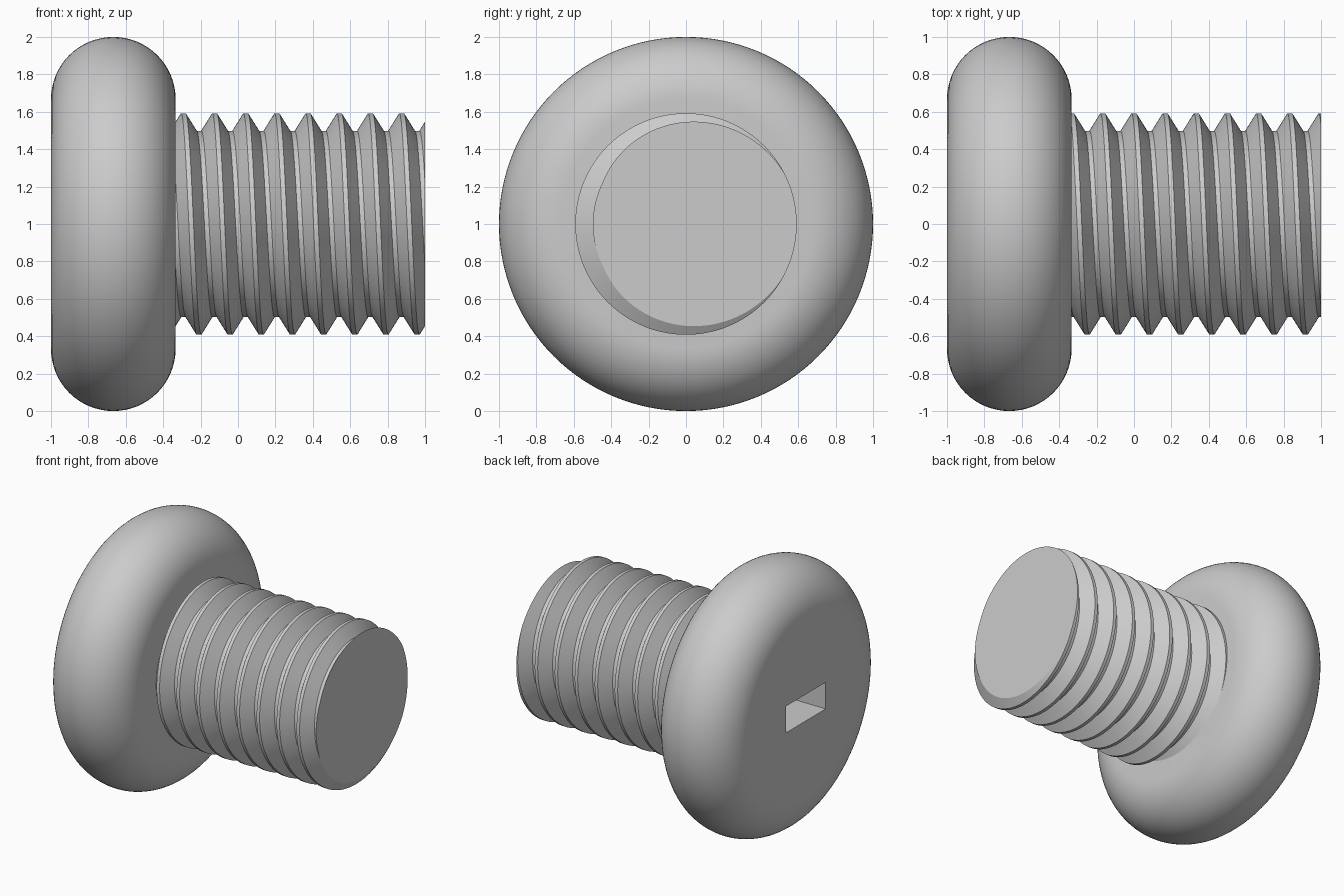
import bpy, bmesh
from math import pi, sin, cos, radians
from mathutils import Vector

cube = bpy.data.objects.get("Cube")
if cube:
    bpy.data.objects.remove(cube, do_unlink=True)

AXIS_Z = 1.0        # height of the bolt's axis
STEPS = 128         # divisions around the axis

steel = bpy.data.materials.new("grey_steel")
steel.use_nodes = True
grey = (0.6, 0.6, 0.6, 1)
steel.diffuse_color = grey
steel.node_tree.nodes["Principled BSDF"].inputs["Base Color"].default_value = grey


def make_object(name, bm):
    bmesh.ops.recalc_face_normals(bm, faces=bm.faces[:])
    mesh = bpy.data.meshes.new(name)
    bm.to_mesh(mesh)
    bm.free()
    mesh.materials.append(steel)
    obj = bpy.data.objects.new(name, mesh)
    bpy.context.collection.objects.link(obj)
    return obj


def select_only(obj):
    bpy.ops.object.select_all(action='DESELECT')
    obj.select_set(True)
    bpy.context.view_layer.objects.active = obj


def smooth(obj):
    select_only(obj)
    bpy.ops.object.shade_smooth_by_angle(angle=radians(25))


# Head: a half-round rim spun about the x axis, closed by two flat discs
RIM = 1 / 3
bm = bmesh.new()
arc = []
for i in range(33):
    a = pi * i / 32
    arc.append(bm.verts.new((-1 + RIM - RIM * cos(a), 0, AXIS_Z + 1 - RIM + RIM * sin(a))))
edges = [bm.edges.new(pair) for pair in zip(arc, arc[1:])]
bmesh.ops.spin(bm, geom=arc + edges, cent=(0, 0, AXIS_Z), axis=(1, 0, 0),
               angle=2 * pi, steps=STEPS)
bmesh.ops.remove_doubles(bm, verts=bm.verts[:], dist=1e-4)
bmesh.ops.holes_fill(bm, edges=bm.edges[:], sides=0)
head = make_object("head", bm)

# Driver slot: rectangular pocket in the outer face of the head
bm = bmesh.new()
bmesh.ops.create_cube(bm, size=1)
bmesh.ops.scale(bm, vec=(2 * RIM, 0.47, 0.2), verts=bm.verts[:])
bmesh.ops.translate(bm, vec=(-1, 0, AXIS_Z), verts=bm.verts[:])
cutter = make_object("slot_cutter", bm)
cutter.hide_render = True
select_only(head)
cut = head.modifiers.new("slot", 'BOOLEAN')
cut.operation = 'DIFFERENCE'
cut.solver = 'EXACT'
cut.object = cutter
bpy.ops.object.modifier_apply(modifier=cut.name)
bpy.data.objects.remove(cutter, do_unlink=True)
smooth(head)

# Threaded shaft: one trapezoid tooth per pitch, swept along a helix
PITCH, CREST, ROOT = 1 / 6, 0.592, 0.498
FLAT = 0.0125       # half width of the crest and root flats
FIRST = -0.292      # crest position at the top of the shaft
tooth = [(-FLAT, CREST), (FLAT, CREST),
         (PITCH / 2 - FLAT, ROOT), (PITCH / 2 + FLAT, ROOT)]
bm = bmesh.new()
columns = []
for j in range(STEPS + 1):
    a = 2 * pi * j / STEPS
    columns.append([
        bm.verts.new((FIRST + PITCH * (k + j / STEPS) + dx, -r * sin(a), AXIS_Z + r * cos(a)))
        for k in range(-2, 10) for dx, r in tooth])
for c, d in zip(columns, columns[1:]):
    for i in range(len(c) - 1):
        bm.faces.new((c[i], c[i + 1], d[i + 1], d[i]))
bmesh.ops.remove_doubles(bm, verts=bm.verts[:], dist=1e-4)

# Trim both ends square and cap them; the inner end sits inside the head
for x, side in ((1, 1), (-0.4, -1)):
    bmesh.ops.bisect_plane(bm, geom=bm.verts[:] + bm.edges[:] + bm.faces[:], dist=1e-5,
                           plane_co=Vector((x, 0, 0)), plane_no=Vector((side, 0, 0)),
                           clear_outer=True)
bmesh.ops.holes_fill(bm, edges=bm.edges[:], sides=0)
smooth(make_object("threaded_shaft", bm))
